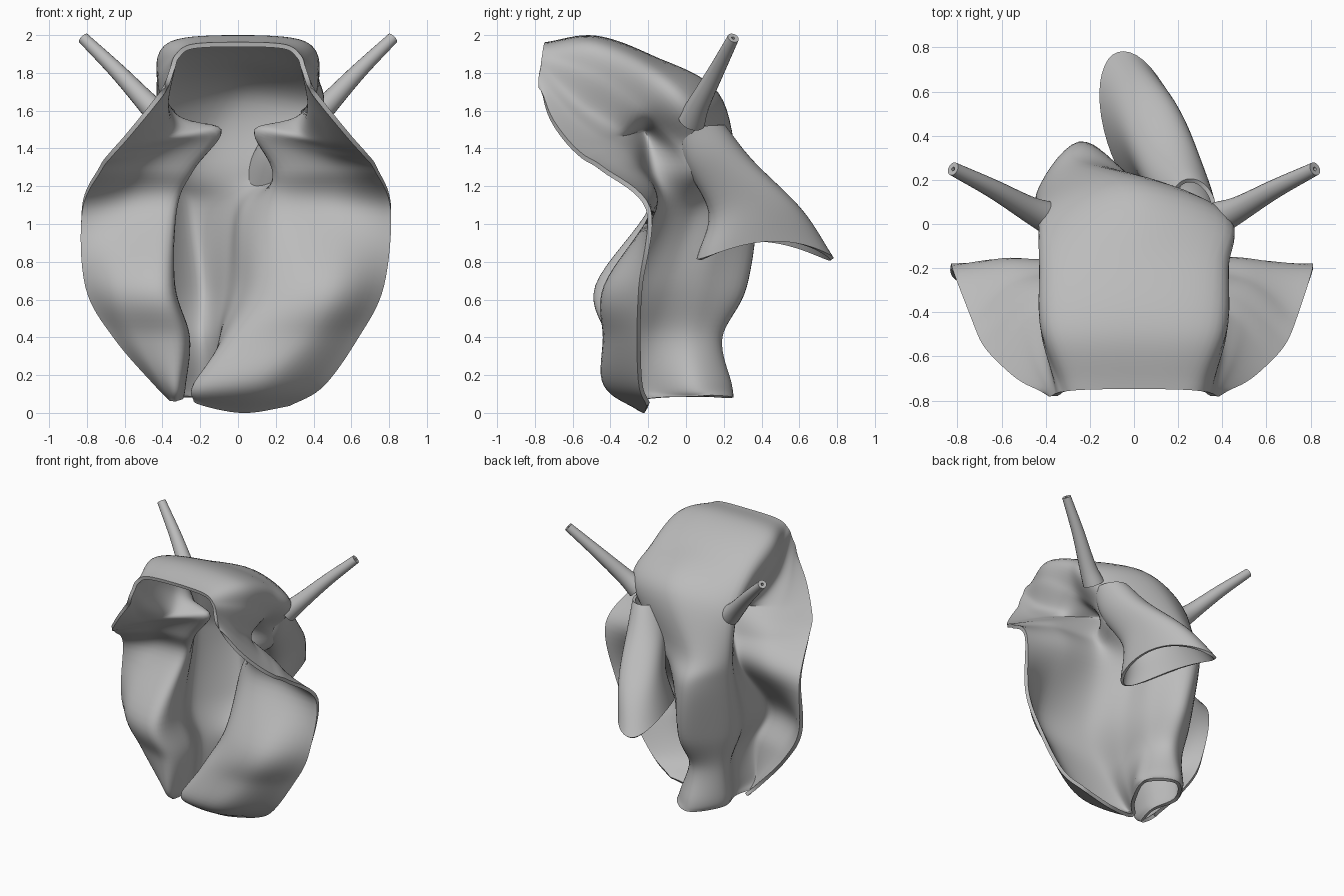
import bpy
import math
from mathutils import Vector

cube = bpy.data.objects.get("Cube")
if cube:
    bpy.data.objects.remove(cube, do_unlink=True)

grey = bpy.data.materials.new("plain grey")
grey.use_nodes = True
grey.diffuse_color = (0.5, 0.5, 0.5, 1)
grey.node_tree.nodes["Principled BSDF"].inputs["Base Color"].default_value = grey.diffuse_color


def spline(points, steps):
    """Smooth curve passing through every control point."""
    points = [Vector(p) for p in points]
    padded = [2 * points[0] - points[1]] + points + [2 * points[-1] - points[-2]]
    result = []
    for a, b, c, d in zip(padded, padded[1:], padded[2:], padded[3:]):
        for i in range(steps):
            t = i / steps
            result.append(b + (c - a) * t / 2
                          + (a - 2.5 * b + 2 * c - d / 2) * t ** 2
                          + (1.5 * (b - c) + (d - a) / 2) * t ** 3)
    return result + [points[-1]]


def add_sheet(name, rows, wall, offset, closed=False):
    """Skin rows of points into a smooth sheet and give it a wall thickness."""
    width = len(rows[0])
    verts = [p for row in rows for p in row]
    faces = []
    for r in range(len(rows) - 1):
        for i in range(width if closed else width - 1):
            j = (i + 1) % width
            faces.append((r * width + i, r * width + j,
                          (r + 1) * width + j, (r + 1) * width + i))
    mesh = bpy.data.meshes.new(name)
    mesh.from_pydata(verts, [], faces)
    mesh.materials.append(grey)
    obj = bpy.data.objects.new(name, mesh)
    bpy.context.collection.objects.link(obj)
    solid = obj.modifiers.new("wall", "SOLIDIFY")
    solid.thickness = wall
    solid.offset = offset
    bpy.ops.object.select_all(action="DESELECT")
    bpy.context.view_layer.objects.active = obj
    obj.select_set(True)
    bpy.ops.object.modifier_apply(modifier=solid.name)
    bpy.ops.object.shade_smooth_by_angle(angle=math.radians(50))
    return obj


def mirrored(half):
    """Complete a row given from the left rim to the middle of the back."""
    return [(-x, y, z) for x, y, z in half] + half[-2::-1]


def level(z, outline):
    return [(x, y, z) for x, y in outline]


# Each row runs rim, lobe, crest, fold, wall, back and out to the other rim
hood_edge = mirrored([(.38, -.77, 1.72), (.365, -.78, 1.77), (.345, -.77, 1.83),
                      (.32, -.76, 1.89), (.24, -.75, 1.94), (0, -.745, 1.95)])
hood_middle = mirrored([(.5, -.72, 1.57), (.44, -.63, 1.59), (.38, -.54, 1.63),
                        (.41, -.48, 1.79), (.36, -.48, 1.95), (0, -.48, 1.985)])
hood_back = mirrored([(.6, -.64, 1.45), (.48, -.48, 1.46), (.33, -.33, 1.5),
                      (.38, -.25, 1.63), (.39, -.18, 1.81), (0, -.18, 1.88)])
shoulder = mirrored([(.68, -.55, 1.36), (.46, -.35, 1.4), (.1, -.23, 1.49),
                     (.3, -.12, 1.51), (.41, .04, 1.6), (0, .16, 1.69)])
chest = level(1.29, [(-.73, -.44), (-.52, -.27), (-.25, -.2), (-.36, -.03),
                     (-.43, .12), (-.25, .27), (.05, .18), (.27, .06),
                     (.2, -.18), (.52, -.27), (.73, -.44)])
waist = level(1.08, [(-.825, -.2), (-.6, -.17), (-.35, -.18), (-.37, -.05),
                     (-.43, .12), (-.25, .36), (-.03, .2), (.05, .02),
                     (.2, -.15), (.5, -.17), (.81, -.2)])
belly = level(.67, [(-.8, -.24), (-.63, -.4), (-.38, -.46), (-.35, -.22),
                    (-.42, .05), (-.2, .31), (-.06, .12), (.02, -.12),
                    (.16, -.34), (.5, -.42), (.765, -.24)])
ankle = level(.4, [(-.65, -.26), (-.52, -.36), (-.31, -.4), (-.27, -.2),
                   (-.36, .05), (-.2, .18), (-.09, .04), (-.08, -.2),
                   (0, -.38), (.35, -.42), (.63, -.25)])
heel = level(.15, [(-.43, -.25), (-.39, -.33), (-.32, -.37), (-.29, -.18),
                   (-.36, .05), (-.19, .23), (-.02, .05), (-.15, -.2),
                   (-.21, -.36), (.12, -.42), (.45, -.24)])
hem = [(-.36, -.21, .08), (-.35, -.26, .07), (-.33, -.3, .07), (-.3, -.15, .08),
       (-.34, .05, .09), (-.18, .24, .08), (-.02, .1, .09), (-.12, -.15, .08),
       (-.22, -.28, .06), (.02, -.22, .01), (.27, -.2, .045)]

# Draped body: guides run down the rows, then each row is smoothed across
control = [hood_edge, hood_middle, hood_back, shoulder, chest, waist,
           belly, ankle, heel, hem]
guides = [spline(guide, 8) for guide in zip(*control)]
add_sheet("draped_body", [spline(row, 8) for row in zip(*guides)], .025, 0)


def ring(center, long_axis, short_axis, count):
    return [center + long_axis * math.cos(a) + short_axis * math.sin(a)
            for a in (math.tau * i / count for i in range(count))]


# Flattened rear funnel with an open, arched lower edge
along = Vector((-.3, .95, 0))
across = Vector((.95, .3, 0))
centres = spline([(.27, .08, 1.52), (.21, .17, 1.35), (.11, .37, 1.1), (.04, .42, .87)], 8)
sizes = spline([(.12, .09, 0), (.18, .12, 0), (.25, .14, 0), (.37, .16, 0)], 8)
rows = []
for n, (c, s) in enumerate(zip(centres, sizes)):
    row = ring(c, along * s.x, across * s.y, 40)
    fall = n / (len(centres) - 1)
    for p in row:
        reach = (p - c).dot(along) / s.x
        p.z += fall * (.04 - .1 * reach ** 2)
    rows.append(row)
add_sheet("rear_funnel", rows, .02, 0, closed=True)

# Slim hollow side stalks, widening where they leave the body
for side, label in ((1, "left"), (-1, "right")):
    path = spline([(side * .39, .03, 1.55), (side * .48, .07, 1.64),
                   (side * .64, .16, 1.81), (side * .82, .25, 1.985)], 6)
    widths = spline([(.075, 0, 0), (.058, 0, 0), (.043, 0, 0), (.031, 0, 0)], 6)
    aim = (path[-1] - path[0]).normalized()
    u = aim.cross(Vector((0, 1, 0))).normalized()
    v = aim.cross(u)
    tube = [ring(c, u * w.x, v * w.x, 20) for c, w in zip(path, widths)]
    add_sheet(label + "_stalk", tube, .022, -1, closed=True)
